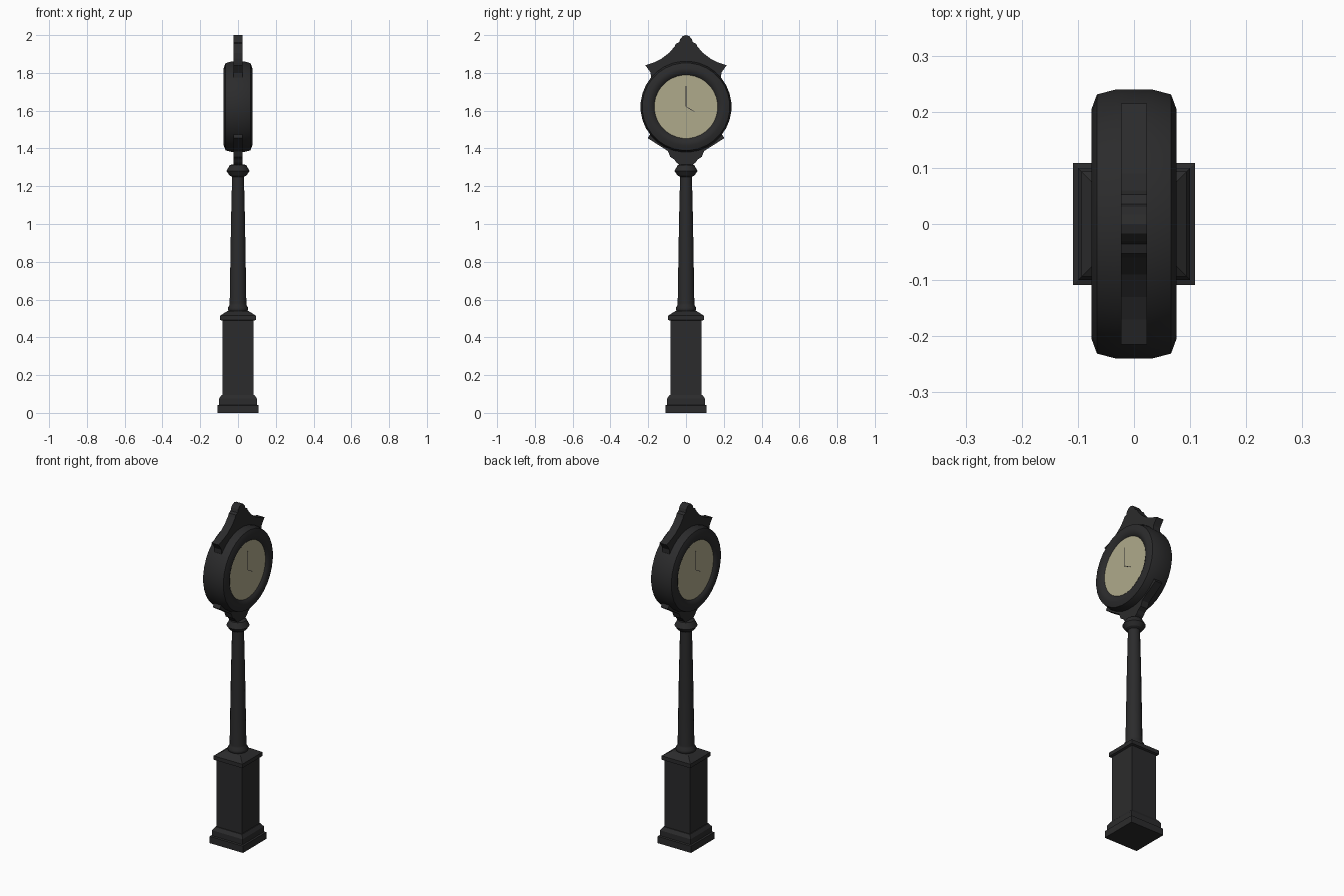
import bpy, bmesh, math
from mathutils import Matrix

if "Cube" in bpy.data.objects:
    bpy.data.objects.remove(bpy.data.objects["Cube"])


def material(name, rgb):
    m = bpy.data.materials.new(name)
    m.diffuse_color = (*rgb, 1)
    m.use_nodes = True
    m.node_tree.nodes["Principled BSDF"].inputs["Base Color"].default_value = m.diffuse_color
    return m


IRON = material("black iron", (0.024, 0.024, 0.025))
DIAL = material("cream dial", (0.43, 0.40, 0.26))


def finish(name, bm, mat, smooth=None):
    bmesh.ops.recalc_face_normals(bm, faces=bm.faces)
    me = bpy.data.meshes.new(name)
    bm.to_mesh(me)
    bm.free()
    me.materials.append(mat)
    ob = bpy.data.objects.new(name, me)
    bpy.context.collection.objects.link(ob)
    if smooth:
        bpy.ops.object.select_all(action='DESELECT')
        ob.select_set(True)
        bpy.context.view_layer.objects.active = ob
        bpy.ops.object.shade_smooth_by_angle(angle=math.radians(smooth))
    return ob


def turned(name, profile, sides, mat=IRON, smooth=None, matrix=None):
    """Stack of n-sided rings (radius, height); 4 sides gives a square of that half width."""
    bm = bmesh.new()
    k = math.sqrt(2) if sides == 4 else 1
    rings = []
    for r, z in profile:
        rings.append([bm.verts.new((r * k * math.cos((i + .5) * math.tau / sides),
                                    r * k * math.sin((i + .5) * math.tau / sides), z))
                      for i in range(sides)])
    for a, b in zip(rings, rings[1:]):
        for i in range(sides):
            j = (i + 1) % sides
            bm.faces.new((a[i], a[j], b[j], b[i]))
    bm.faces.new(rings[0])
    bm.faces.new(rings[-1])
    if matrix:
        bm.transform(matrix)
    return finish(name, bm, mat, smooth)


def plate(name, half, thick):
    """Mirrored outline in the y-z plane, extruded along x."""
    outline = half + [(-y, z) for y, z in reversed(half) if y > 0]
    bm = bmesh.new()
    f = bm.faces.new([bm.verts.new((-thick / 2, y, z)) for y, z in outline])
    ext = bmesh.ops.extrude_face_region(bm, geom=[f])
    bmesh.ops.translate(bm, vec=(thick, 0, 0),
                        verts=[v for v in ext['geom'] if isinstance(v, bmesh.types.BMVert)])
    return finish(name, bm, IRON)


# Square pedestal with stepped foot and sloped cap
turned("pedestal", [(.109, 0), (.109, .04), (.1, .043), (.1, .075), (.087, .095), (.082, .095),
                    (.082, .488), (.094, .492), (.094, .515), (.055, .54)], 4)

# Round tapered column with base ring and flared capital
turned("column", [(.048, .535), (.055, .545), (.055, .557), (.046, .57), (.045, .58),
                  (.038, 1.0), (.032, 1.25)], 16, smooth=35)
turned("capital", [(.032, 1.25), (.046, 1.257), (.062, 1.28), (.045, 1.312), (.03, 1.315)], 16, smooth=20)

# Scrolled brackets under and over the clock
plate("lower_bracket", [(0, 1.305), (.03, 1.31), (.05, 1.325), (.062, 1.342), (.083, 1.355), (.095, 1.385),
                        (.12, 1.402), (.165, 1.43), (.203, 1.455), (.19, 1.475), (.17, 1.5), (0, 1.5)], .046)
plate("upper_crest", [(0, 1.74), (.19, 1.74), (.186, 1.775), (.187, 1.80), (.197, 1.815), (.215, 1.84),
                      (.17, 1.855), (.13, 1.875), (.09, 1.905), (.06, 1.94), (.053, 1.955), (.036, 1.962),
                      (.03, 1.98), (.017, 1.995), (0, 2.0)], .046)

# Clock drum: rounded case with recessed centre on both sides
CZ = 1.621
to_x = Matrix.Translation((0, 0, CZ)) @ Matrix.Rotation(math.pi / 2, 4, 'Y')
side = [(.165, .058), (.172, .066), (.188, .075), (.205, .076), (.232, .066), (.241, .032)]
turned("clock_case", side + [(r, -x) for r, x in reversed(side)], 32, smooth=40, matrix=to_x)

# Dials and slim hands on both faces
for s, label in ((1, "right"), (-1, "left")):
    turned(label + "_dial", [(.168, s * .056), (.168, s * .062)], 32, DIAL, matrix=to_x)
    for hand, length, angle in (("minute_hand", .11, 0), ("hour_hand", .05, 120)):
        bm = bmesh.new()
        bmesh.ops.create_cube(bm, size=1)
        bm.transform(Matrix.Translation((s * .063, 0, CZ)) @ Matrix.Rotation(math.radians(-s * angle), 4, 'X')
                     @ Matrix.Translation((0, 0, length / 2)) @ Matrix.Diagonal((.003, .003, length, 1)))
        finish(label + "_" + hand, bm, IRON)
